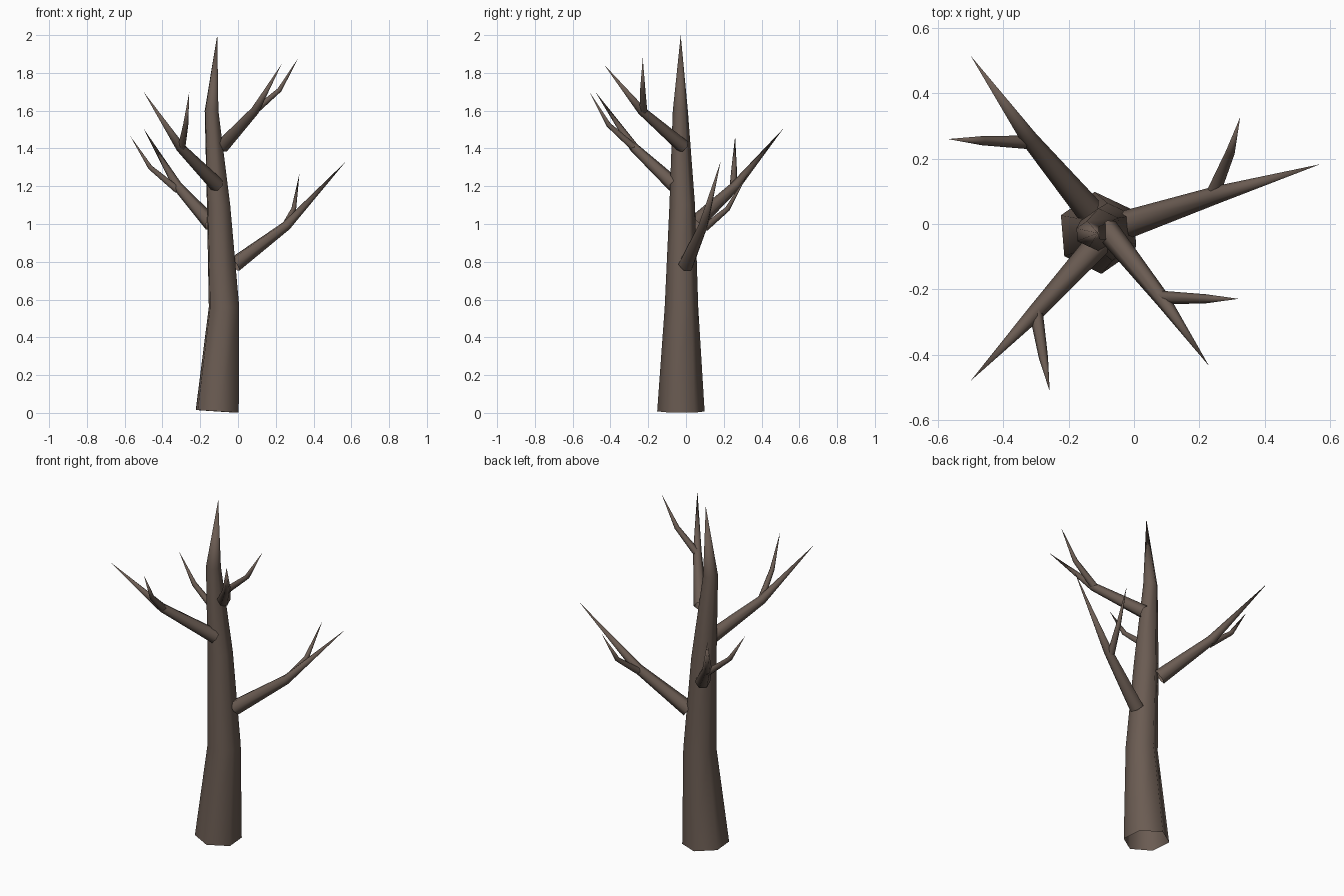
import bpy, bmesh, math
from mathutils import Vector

if "Cube" in bpy.data.objects:
    bpy.data.objects.remove(bpy.data.objects["Cube"])

bark = bpy.data.materials.new("brown bark")
bark.diffuse_color = (0.145, 0.106, 0.085, 1)
bark.use_nodes = True
bark.node_tree.nodes["Principled BSDF"].inputs["Base Color"].default_value = bark.diffuse_color


def limb(name, points, radii, sides=6):
    """Tapered, open-based hexagonal tube along a path, ending in a point."""
    pts = [Vector(p) for p in points]
    bm = bmesh.new()
    rings = []
    u = None
    for i, r in enumerate(radii):
        t = (pts[i + 1] - pts[i]).normalized()
        if i:
            t = (t + (pts[i] - pts[i - 1]).normalized()).normalized()
        else:
            u = Vector((0, 0, 1)).cross(t)
        u = (u - t * u.dot(t)).normalized()
        v = t.cross(u)
        rings.append([bm.verts.new(pts[i] + r * (u * math.cos(a) + v * math.sin(a)))
                      for a in (2 * math.pi * k / sides for k in range(sides))])
    tip = bm.verts.new(pts[-1])
    for k in range(sides):
        n = (k + 1) % sides
        for a, b in zip(rings, rings[1:]):
            bm.faces.new((a[k], a[n], b[n], b[k]))
        bm.faces.new((rings[-1][k], rings[-1][n], tip))
    for f in bm.faces:
        f.smooth = True
    mesh = bpy.data.meshes.new(name)
    bm.to_mesh(mesh)
    bm.free()
    mesh.materials.append(bark)
    obj = bpy.data.objects.new(name, mesh)
    bpy.context.collection.objects.link(obj)
    return obj


# Trunk
limb("trunk",
     [(-0.11, -0.027, 0.008), (-0.074, -0.024, 0.56), (-0.103, -0.02, 1.1),
      (-0.14, -0.03, 1.6), (-0.11, -0.028, 2.0)],
     [0.126, 0.089, 0.068, 0.04])

# Main branches: start, bend, tip, base radius
branches = {
    "lower_right": [(-0.018, 0.0, 0.785), (0.255, 0.09, 0.99), (0.57, 0.183, 1.33), 0.043],
    "back_left": [(-0.14, 0.045, 1.0), (-0.32, 0.26, 1.2), (-0.50, 0.515, 1.505), 0.042],
    "front_left": [(-0.11, -0.06, 1.205), (-0.305, -0.275, 1.405), (-0.50, -0.48, 1.70), 0.040],
    "front_right": [(-0.085, -0.015, 1.41), (0.09, -0.235, 1.6), (0.23, -0.435, 1.845), 0.037],
}
for name, (start, bend, tip, r) in branches.items():
    limb(name + "_branch", [start, bend, tip], [r, r * 0.62])

# Side twigs growing from each bend
twigs = {
    "lower_right": [(0.245, 0.10, 0.98), (0.295, 0.22, 1.08), (0.325, 0.327, 1.265)],
    "back_left": [(-0.32, 0.25, 1.18), (-0.465, 0.255, 1.3), (-0.57, 0.26, 1.465)],
    "front_left": [(-0.30, -0.27, 1.40), (-0.277, -0.41, 1.525), (-0.258, -0.512, 1.70)],
    "front_right": [(0.08, -0.225, 1.59), (0.22, -0.229, 1.71), (0.32, -0.229, 1.88)],
}
for name, path in twigs.items():
    limb(name + "_twig", path, [0.021, 0.014])
